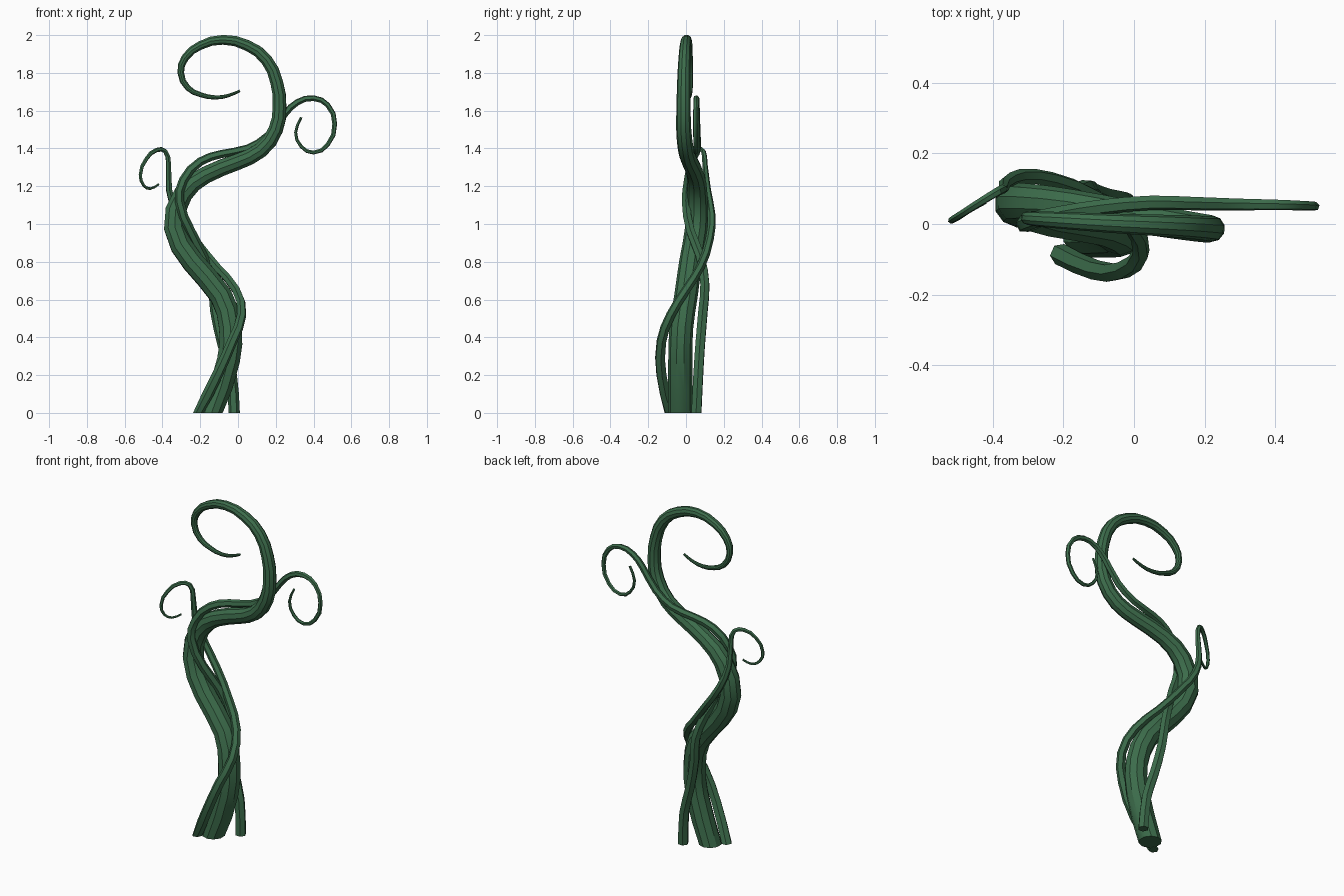
import bpy

green = bpy.data.materials.new("vine_green")
green.diffuse_color = (0.045, 0.15, 0.07, 1)


def vine(name, pts, radii, bevel_res):
    """Tapered tube through pts; radii = (point index, radius) keys, linear between."""
    def radius(i):
        for (a, ra), (b, rb) in zip(radii, radii[1:]):
            if i <= b:
                return ra + (rb - ra) * (i - a) / (b - a)
        return radii[-1][1]

    cu = bpy.data.curves.new(name, 'CURVE')
    cu.dimensions = '3D'
    cu.bevel_depth = 1.0
    cu.bevel_resolution = bevel_res
    cu.resolution_u = 2
    cu.use_fill_caps = True
    sp = cu.splines.new('BEZIER')
    sp.bezier_points.add(len(pts) - 1)
    for i, (bp, p) in enumerate(zip(sp.bezier_points, pts)):
        bp.co = p
        bp.handle_left_type = bp.handle_right_type = 'AUTO'
        bp.radius = radius(i)
    tmp = bpy.data.objects.new(name + "_curve", cu)
    bpy.context.collection.objects.link(tmp)
    bpy.context.view_layer.update()
    deps = bpy.context.evaluated_depsgraph_get()
    me = bpy.data.meshes.new_from_object(tmp.evaluated_get(deps))
    bpy.data.objects.remove(tmp)
    # flat foot on the ground
    for v in me.vertices:
        if v.co.z < 0.045:
            v.co.z = 0
    me.materials.clear()
    me.materials.append(green)
    ob = bpy.data.objects.new(name, me)
    bpy.context.collection.objects.link(ob)
    bpy.context.view_layer.objects.active = ob
    bpy.ops.object.select_all(action='DESELECT')
    ob.select_set(True)
    bpy.ops.object.shade_smooth_by_angle(angle=0.6)
    return ob


# thick central stem ending in the large top spiral
vine("main_stem", [
    (-.14, -.03, 0), (-.05, -.03, .28), (-.04, -.025, .45), (-.09, 0, .62),
    (-.24, .025, .80), (-.335, .055, .98), (-.29, .06, 1.16), (-.17, .05, 1.26),
    (0, .02, 1.33), (.12, 0, 1.39), (.2, -.012, 1.5), (.22, -.013, 1.62),
    (.205, -.012, 1.75), (.15, -.008, 1.87), (.05, -.003, 1.945),
    (-.08, .003, 1.975), (-.2, .01, 1.945), (-.28, .015, 1.88),
    (-.303, .018, 1.8), (-.265, .02, 1.72), (-.2, .018, 1.685),
    (-.12, .012, 1.67), (-.05, .008, 1.68), (.01, .004, 1.705)],
    [(0, .065), (5, .06), (7, .047), (10, .04), (14, .03), (18, .018), (23, .007)], 3)

# vine that crosses the front, wraps behind and ends in the small left curl
vine("left_vine", [
    (-.21, -.085, 0), (-.11, -.13, .2), (-.03, -.13, .38), (.02, -.08, .52),
    (-.01, 0, .65), (-.11, .075, .77), (-.23, .125, .92), (-.32, .135, 1.05),
    (-.365, .115, 1.18), (-.368, .1, 1.32), (-.385, .092, 1.385),
    (-.43, .065, 1.392), (-.485, .03, 1.345), (-.517, .01, 1.26),
    (-.5, .016, 1.205), (-.465, .038, 1.187), (-.42, .062, 1.21)],
    [(0, .031), (3, .025), (7, .021), (9, .014), (16, .006)], 1)

# vine that starts behind, crosses to the front and ends in the right curl
vine("right_vine", [
    (-.02, .055, 0), (-.035, .065, .2), (-.08, .075, .36), (-.12, .09, .54),
    (-.135, .1, .68), (-.185, .075, .83), (-.25, .025, .96), (-.31, 0, 1.12),
    (-.29, .01, 1.23), (-.2, .03, 1.33), (-.09, .048, 1.37),
    (.05, .06, 1.4), (.16, .058, 1.47), (.25, .056, 1.585), (.315, .055, 1.645),
    (.4, .054, 1.666), (.475, .052, 1.63), (.512, .05, 1.53),
    (.475, .05, 1.42), (.4, .05, 1.378), (.335, .051, 1.41),
    (.305, .052, 1.485), (.335, .053, 1.565)],
    [(0, .03), (4, .027), (8, .024), (12, .02), (16, .014), (22, .007)], 1)
